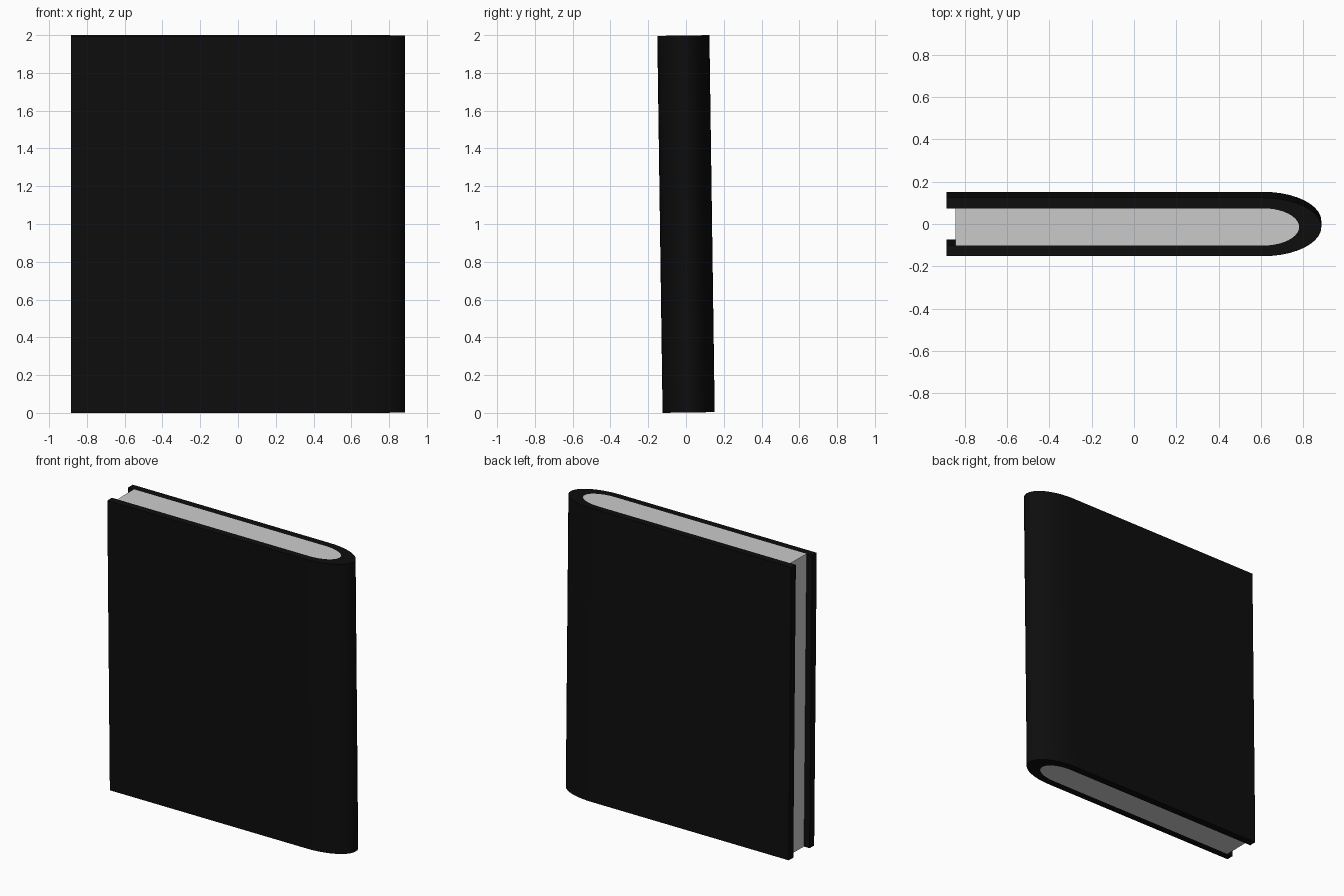
import bpy, bmesh, math
from mathutils import Matrix

if "Cube" in bpy.data.objects:
    bpy.data.objects.remove(bpy.data.objects["Cube"])

TILT = Matrix.Translation((0, 0, 1)) @ Matrix.Rotation(0.014, 4, 'X')
HEIGHT = 1.996


def rounded_side(x_end, x_curve, x_nose, half, n=20):
    """Outline from the front fore edge, round the spine, to the back fore edge."""
    pts = [(x_end, -half)]
    for i in range(n + 1):
        a = -math.pi / 2 + math.pi * i / n
        pts.append((x_curve + (x_nose - x_curve) * math.cos(a), half * math.sin(a)))
    return pts + [(x_end, half)]


def finish(name, bm, color=None):
    bmesh.ops.recalc_face_normals(bm, faces=bm.faces)
    bmesh.ops.transform(bm, matrix=TILT, verts=bm.verts)
    mesh = bpy.data.meshes.new(name)
    bm.to_mesh(mesh)
    bm.free()
    obj = bpy.data.objects.new(name, mesh)
    bpy.context.collection.objects.link(obj)
    if color:
        mat = bpy.data.materials.new(name + "_colour")
        mat.diffuse_color = color
        mat.use_nodes = True
        mat.node_tree.nodes["Principled BSDF"].inputs["Base Color"].default_value = mat.diffuse_color
        mesh.materials.append(mat)
    bpy.ops.object.select_all(action='DESELECT')
    obj.select_set(True)
    bpy.context.view_layer.objects.active = obj
    bpy.ops.object.shade_smooth_by_angle(angle=math.radians(35))


def extrude_up(bm):
    top = bmesh.ops.extrude_face_region(bm, geom=bm.faces[:])
    verts = [v for v in top["geom"] if isinstance(v, bmesh.types.BMVert)]
    bmesh.ops.translate(bm, verts=verts, vec=(0, 0, HEIGHT))


# Cover: two boards joined by a thick rounded spine
bm = bmesh.new()
outer = [bm.verts.new((x, y, -HEIGHT / 2)) for x, y in rounded_side(-0.885, 0.61, 0.885, 0.138)]
inner = [bm.verts.new((x, y, -HEIGHT / 2)) for x, y in rounded_side(-0.885, 0.61, 0.78, 0.088)]
for i in range(len(outer) - 1):
    bm.faces.new((outer[i], outer[i + 1], inner[i + 1], inner[i]))
extrude_up(bm)
finish("cover", bm, (0.004, 0.004, 0.004, 1))

# Page block filling the cover, set back at the fore edge
bm = bmesh.new()
bm.faces.new([bm.verts.new((x, y, -HEIGHT / 2)) for x, y in rounded_side(-0.843, 0.61, 0.78, 0.088)])
extrude_up(bm)
finish("pages", bm)
